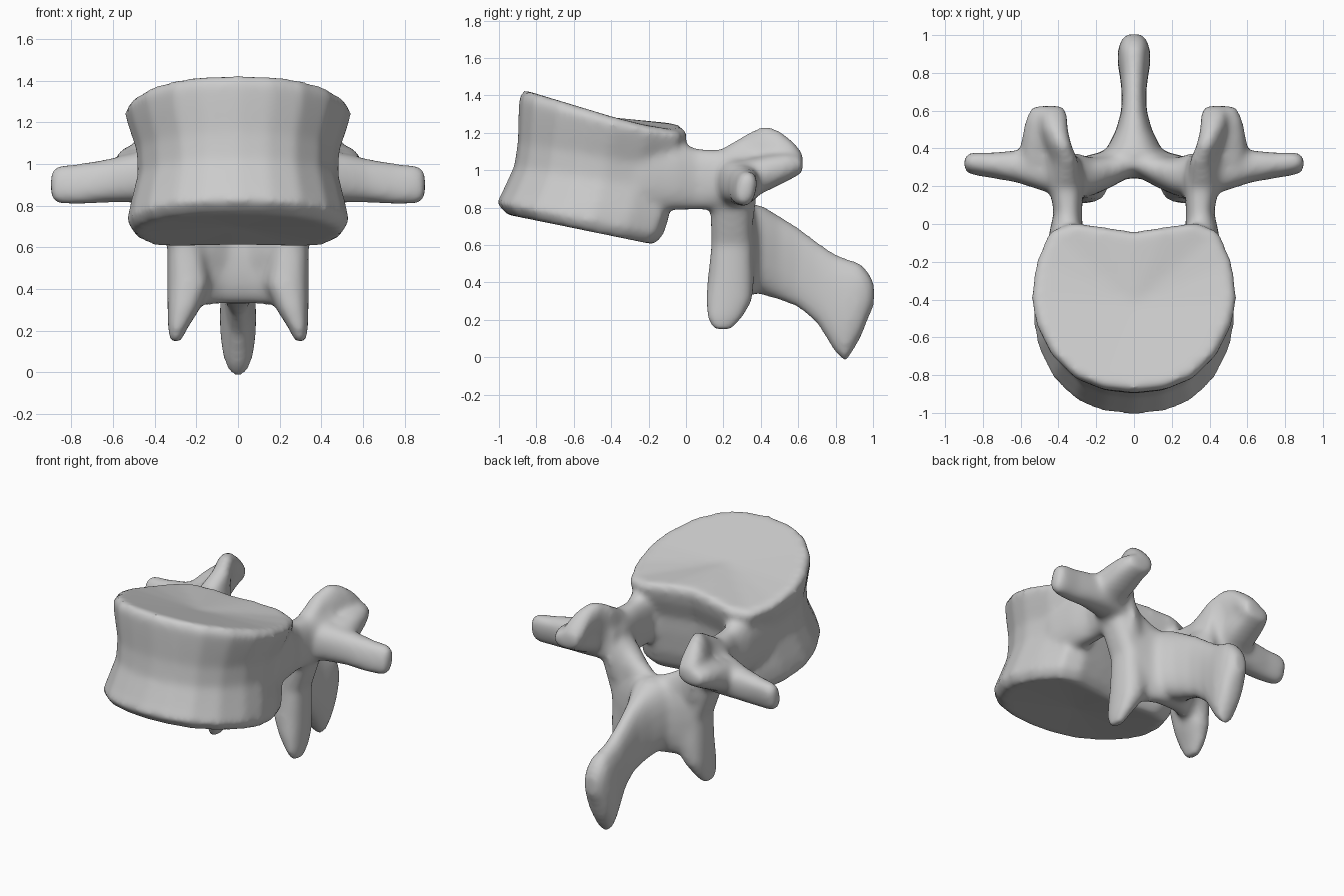
import bpy, bmesh, math

bm = bmesh.new()


def skin(rings, tip_a=None, tip_b=None):
    """Close a stack of equal rings into a solid."""
    loops = [[bm.verts.new(p) for p in r] for r in rings]
    n = len(loops[0])
    for a, b in zip(loops, loops[1:]):
        for i in range(n):
            bm.faces.new((a[i], a[(i + 1) % n], b[(i + 1) % n], b[i]))
    for loop, tip in ((loops[0], tip_a), (loops[-1], tip_b)):
        if tip is None:
            bm.faces.new(loop)
        else:
            c = bm.verts.new(tip)
            for i in range(n):
                bm.faces.new((loop[i], loop[(i + 1) % n], c))


def limb(axis, stations, side=1, power=2.4, n=20):
    """Loft rounded sections (x, y, z, radius_a, radius_b, tilt) across an axis."""
    ua, ub = [i for i in range(3) if i != axis]
    rings = []
    for x, y, z, ra, rb, *tilt in stations:
        t = math.radians(tilt[0]) if tilt else 0
        ring = []
        for i in range(n):
            c, s = math.cos(math.tau * i / n), math.sin(math.tau * i / n)
            a = ra * math.copysign(abs(c) ** (2 / power), c)
            b = rb * math.copysign(abs(s) ** (2 / power), s)
            p = [x, y, z]
            p[ua] += a * math.cos(t) - b * math.sin(t)
            p[ub] += a * math.sin(t) + b * math.cos(t)
            ring.append((p[0] * side, p[1], p[2]))
        rings.append(ring)
    skin(rings)


# Vertebral body: kidney outline (width fraction, front-to-back fraction)
half = [(0, 0), (.3, .02), (.57, .085), (.8, .22), (.95, .4), (1, .56),
        (.95, .77), (.82, .95), (.6, 1), (.3, .975), (0, .945)]
outline = half + [(-x, t) for x, t in half[-2:0:-1]]
# half width, front y, back y, front z, back z, raised back lip
levels = [(.5, -.955, -.17, .76, .60, 0), (.535, -1.015, -.12, .825, .65, 0),
          (.52, -.985, -.09, .88, .74, 0), (.483, -.92, -.07, 1.02, .89, 0),
          (.488, -.90, -.06, 1.15, 1.0, 0), (.528, -.897, -.01, 1.29, 1.1, .02),
          (.548, -.893, .01, 1.385, 1.15, .05), (.515, -.868, -.01, 1.43, 1.17, .075)]
rings = []
for w, yf, yb, zf, zb, lip in levels:
    rings.append([(x * w, yf + t * (yb - yf),
                   zf + t * (zb - zf) + lip * max(0, t - .6) / .4 * (1 - .8 * x * x))
                  for x, t in outline])
skin(rings, (0, -.55, .70), (0, -.42, 1.285))

for side in (1, -1):
    # Pedicle
    limb(1, [(.37, -.25, .98, .1, .2), (.36, -.05, .97, .09, .185),
             (.35, .06, .95, .075, .165), (.355, .15, .95, .085, .16),
             (.37, .25, .95, .11, .16), (.39, .36, .98, .1, .14)], side)
    # Superior articular process: inner blade and outer knob
    limb(1, [(.36, .2, .98, .085, .14), (.375, .33, 1.03, .075, .17, 10),
             (.41, .42, 1.08, .065, .165, 14), (.43, .5, 1.08, .07, .135, 16),
             (.43, .57, 1.06, .075, .095, 14), (.43, .625, 1.04, .06, .05)], side)
    limb(1, [(.46, .22, .93, .1, .1), (.49, .33, .95, .12, .11),
             (.48, .45, .99, .115, .095), (.475, .55, 1.02, .1, .075),
             (.465, .625, 1.03, .075, .045)], side)
    # Transverse process
    limb(0, [(.4, .27, .94, .12, .13), (.5, .29, .935, .11, .12),
             (.62, .305, .92, .085, .105, -6), (.75, .31, .905, .065, .1, -12),
             (.86, .32, .9, .056, .095, -12), (.9, .32, .9, .04, .07, -12)], side)
    # Inferior articular process
    limb(2, [(.36, .24, .97, .09, .11), (.31, .24, .78, .095, .11),
             (.25, .245, .6, .09, .11), (.235, .24, .42, .105, .125),
             (.262, .23, .3, .077, .125), (.29, .207, .21, .047, .095),
             (.3, .195, .145, .025, .05)], side)
    # Web from the pedicle down to the lamina midline
    limb(0, [(.02, .32, .62, .07, .2), (.12, .285, .66, .09, .2),
             (.22, .25, .74, .1, .2), (.32, .26, .86, .12, .18)], side)

# Lamina bridging both sides
limb(0, [(-.3, .25, .6, .1, .24), (-.18, .285, .57, .095, .25),
         (-.07, .33, .57, .09, .245), (.07, .33, .57, .09, .245),
         (.18, .285, .57, .095, .25), (.3, .25, .6, .1, .24)])
# Spinous process
limb(1, [(0, .3, .6, .2, .22), (0, .4, .575, .145, .24), (0, .5, .53, .095, .225),
         (0, .6, .48, .068, .215), (0, .7, .4, .065, .22), (0, .8, .285, .078, .265),
         (0, .855, .25, .088, .28), (0, .93, .30, .085, .205),
         (0, .98, .335, .065, .115), (0, 1.005, .335, .04, .06)])

bmesh.ops.recalc_face_normals(bm, faces=bm.faces[:])
mesh = bpy.data.meshes.new("vertebra")
bm.to_mesh(mesh)
bm.free()
obj = bpy.data.objects.new("vertebra", mesh)
bpy.context.collection.objects.link(obj)

# Fuse the parts into one skin and soften the joins
fuse = obj.modifiers.new("fuse", 'REMESH')
fuse.mode = 'VOXEL'
fuse.voxel_size = .017
fuse.use_smooth_shade = True
soft = obj.modifiers.new("soften", 'SMOOTH')
soft.factor = .5
soft.iterations = 16
